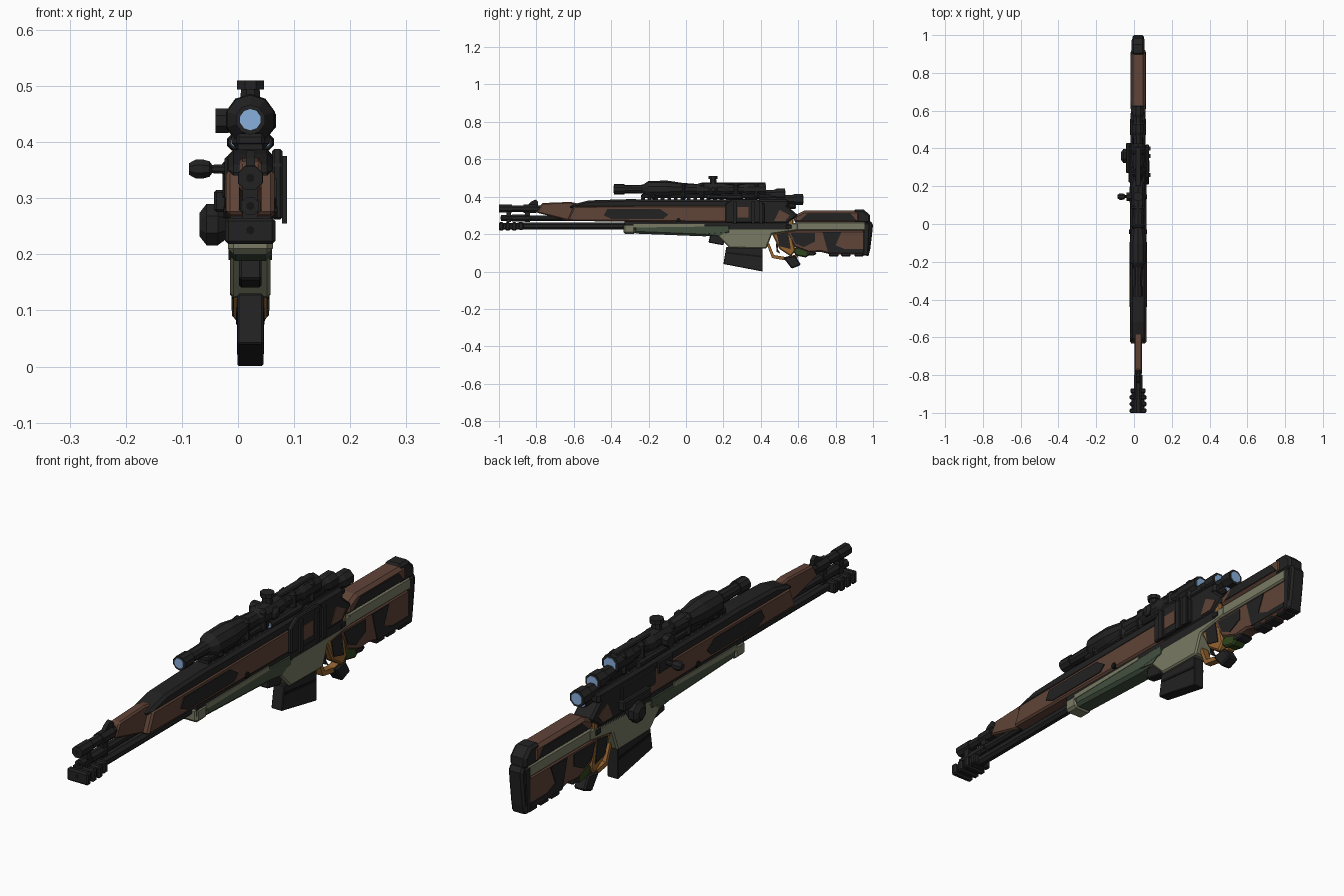
import bpy, bmesh, math
from mathutils import Vector, Matrix

CX = 0.022  # centre line of the rifle (the bolt handle shifts it off zero)

def mat(name, r, g, b):
    m = bpy.data.materials.new(name)
    m.diffuse_color = (r, g, b, 1)
    return m

BLACK = mat("black", 0.016, 0.016, 0.016)
DARK = mat("deep_black", 0.007, 0.007, 0.007)
BROWN = mat("brown", 0.115, 0.056, 0.038)
OLIVE = mat("olive", 0.19, 0.195, 0.125)
GREEN = mat("green", 0.055, 0.08, 0.05)
MOSS = mat("moss", 0.03, 0.06, 0.012)
ORANGE = mat("orange_brown", 0.30, 0.125, 0.03)
LENS = mat("lens_blue", 0.25, 0.43, 0.72)

def finish(name, bm, material, bevel=0):
    bmesh.ops.recalc_face_normals(bm, faces=bm.faces)
    me = bpy.data.meshes.new(name)
    bm.to_mesh(me)
    bm.free()
    me.materials.append(material)
    ob = bpy.data.objects.new(name, me)
    bpy.context.collection.objects.link(ob)
    if bevel:
        mod = ob.modifiers.new("chamfer", 'BEVEL')
        mod.width, mod.segments, mod.limit_method = bevel, 1, 'ANGLE'
        mod.angle_limit = math.radians(50)
    return ob

def prism(name, pts, half, material, bevel=0, x=CX):
    """Side profile of (y, z) points given thickness across x."""
    bm = bmesh.new()
    f = bm.faces.new([bm.verts.new((x - half, y, z)) for y, z in pts])
    new = bmesh.ops.extrude_face_region(bm, geom=[f])["geom"]
    bmesh.ops.translate(bm, vec=(2 * half, 0, 0),
                        verts=[v for v in new if isinstance(v, bmesh.types.BMVert)])
    return finish(name, bm, material, bevel)

def box(name, y0, y1, z0, z1, half, material, bevel=0, x=CX):
    return prism(name, [(y0, z0), (y1, z0), (y1, z1), (y0, z1)], half, material, bevel, x)

def sides(name, pts, out, material, thick=0.004, bevel=0):
    """The same plate on both sides of the body."""
    for s, n in ((-1, "left"), (1, "right")):
        prism(f"{name}_{n}", pts, thick, material, bevel, CX + s * out)

def tube(name, rings, origin, material, axis=(0, 1, 0), n=8):
    """Lathe: rings of (distance, radius) along an axis."""
    bm = bmesh.new()
    loops = []
    for d, r in rings:
        loops.append([bm.verts.new((r * math.cos(a), r * math.sin(a), d))
                      for a in [(i + 0.5) * math.tau / n for i in range(n)]])
    for a, b in zip(loops, loops[1:]):
        for i in range(n):
            bm.faces.new((a[i], a[(i + 1) % n], b[(i + 1) % n], b[i]))
    bm.faces.new(loops[0])
    bm.faces.new(loops[-1])
    q = Vector((0, 0, 1)).rotation_difference(Vector(axis))
    bm.transform(Matrix.Translation(origin) @ q.to_matrix().to_4x4())
    return finish(name, bm, material)

# --- three stacked barrels and muzzle brake
tube("upper_barrel", [(-1, .023), (-.93, .023), (-.93, .019), (-.87, .019), (-.87, .024),
                      (-.8, .024), (-.8, .018), (-.55, .018)], (CX, 0, .336), BLACK)
tube("middle_barrel", [(-.99, .017), (-.93, .017), (-.93, .02), (-.84, .02), (-.84, .016),
                       (-.5, .016)], (CX, 0, .286), BLACK)
tube("lower_barrel", [(-.9, .02), (-.3, .02)], (CX, 0, .243), BLACK)
for i, y in enumerate((-1, -.965, -.93)):
    box(f"brake_baffle_{i}", y, y + .024, .218, .265, .045, BLACK, .006)
box("brake_core", -.99, -.87, .224, .26, .034, BLACK, .006)
box("brake_rear", -.895, -.87, .222, .265, .04, BLACK, .005)
for z in (.243, .286, .336):
    tube(f"bore_{z}", [(0, .008), (.004, .008)], (CX, -1.001 if z != .286 else -.992, z), DARK, n=6)
for y in (-.96, -.86):
    box(f"barrel_band_{y}", y, y + .025, .265, .35, .014, BLACK)
prism("front_sight", [(-.85, .35), (-.79, .35), (-.79, .372), (-.805, .385), (-.83, .372)], .008, BLACK)

# --- brown barrel shroud and long handguard
prism("barrel_shroud", [(-.8, .315), (-.62, .27), (-.58, .27), (-.58, .365), (-.62, .372), (-.77, .366)],
      .02, BROWN, .006)
prism("handguard", [(-.635, .27), (.26, .262), (.26, .352), (-.15, .352), (-.6, .35)], .043, BROWN, .007)
panel = [(-.44, .3), (-.42, .335), (-.14, .335), (-.095, .305), (-.12, .282), (-.4, .282)]
sides("grip_panel", panel, .0425, BLACK)
for s in (-1, 1):
    tube(f"side_bolt_{s}", [(-.048, .012), (.048, .012)][:2], (CX, -.04, .275), DARK, (s, 0, 0), 6)
prism("top_cover", [(-.63, .34), (.55, .34), (.55, .385), (-.2, .385), (-.3, .387), (-.52, .38), (-.6, .36)],
      .04, BLACK, .012)
for i in range(22):
    box(f"rail_tooth_{i}", -.24 + i * .035, -.22 + i * .035, .38, .397, .022, BLACK)
box("under_body", -.33, .55, .225, .272, .036, BLACK)

# --- green fore-end and olive receiver
prism("fore_end_tip", [(-.335, .2), (-.27, .2), (-.27, .255), (-.335, .255)], .04, OLIVE, .01)
prism("fore_end", [(-.28, .203), (.1, .188), (.24, .2), (.24, .255), (-.28, .255)], .039, GREEN, .012)
sides("fore_end_stripe", [(-.28, .235), (.1, .24), (.1, .255), (-.28, .255)], .039, OLIVE, .002)
prism("olive_receiver", [(.08, .2), (.17, .19), (.235, .125), (.43, .122), (.46, .2), (.6, .22),
                         (.6, .26), (.22, .258), (.15, .225)], .036, OLIVE, .006)
sides("receiver_green_plate", [(.1, .2), (.18, .19), (.24, .225), (.15, .235)], .0365, GREEN, .002)
prism("magazine_latch", [(.12, .155), (.2, .14), (.21, .2), (.13, .2)], .02, BLACK, .004)
prism("magazine", [(.2, .04), (.41, .0), (.41, .13), (.215, .13)], .023, BLACK, .003)
sides("magazine_rib", [(.22, .095), (.405, .075), (.405, .085), (.22, .105)], .0235, DARK, .002)

# --- black action with side plates
prism("action", [(.24, .255), (.54, .255), (.6, .3), (.53, .36), (.24, .36)], .04, BLACK, .008)
prism("action_side_plate", [(.21, .262), (.42, .262), (.42, .36), (.38, .388), (.25, .388), (.21, .36)],
      .009, BLACK, .004, .07)
box("side_plate_window", .275, .335, .29, .345, .003, BROWN, x=.0785)
for y in (.25, .35, .39):
    box(f"side_plate_strap_{y}", y, y + .02, .255, .375, .0045, BLACK, x=.083)
sides("action_brown_inlay", [(.47, .27), (.53, .27), (.555, .3), (.5, .33)], .0405, BROWN, .002)

# --- bolt handle and knobs on the left side
tube("bolt_handle", [(0, .011), (.045, .008), (.05, .015), (.062, .0185), (.074, .0185), (.0865, .011)],
     (-.001, .145, .352), BLACK, (-1, 0, 0))
box("bolt_shroud", .11, .2, .325, .375, .012, BLACK, .005, -.012)
tube("charging_knob", [(0, .018), (.02, .028), (.035, .04), (.055, .04), (.068, .022)],
     (-.001, .36, .253), BLACK, (-1, 0, 0))
box("knob_mount", .27, .43, .275, .315, .018, BLACK, .005, -.025)
box("ejection_cover", .22, .42, .3, .365, .006, BLACK, .003, -.022)

# --- main scope, turrets and rings
tube("scope", [(-.385, .027), (-.33, .027), (-.33, .022), (-.23, .024), (-.2, .044), (-.1, .046),
               (-.02, .034), (.06, .028), (.09, .037), (.2, .037), (.23, .028), (.31, .03),
               (.33, .036), (.425, .036)], (CX, 0, .44), BLACK, n=10)
tube("scope_front_lens", [(-.387, .019), (-.38, .019)], (CX, 0, .44), LENS, n=10)
tube("top_turret", [(0, .02), (.025, .018), (.025, .026), (.041, .026)], (CX, .145, .469), BLACK, (0, 0, 1))
tube("left_turret", [(.03, .018), (.04, .024), (.062, .024)], (CX, .145, .438), BLACK, (-1, 0, 0))
tube("right_turret", [(.03, .024), (.036, .024), (.046, .012)], (CX, .145, .438), BLACK, (1, 0, 0))
for y in (-.19, -.03, .07, .25, .36):
    box(f"scope_ring_{y}", y, y + .035, .385, .474, .034, BLACK, .013)
box("scope_base", -.24, .46, .392, .415, .026, BLACK, .006)
box("scope_top_rail", .2, .41, .465, .477, .016, BLACK, .004)

# --- stepped rear eyepieces
def eyepiece(name, x, z, y0, y1, r):
    tube(name, [(y0, r * .75), (y1 - .06, r * .8), (y1 - .045, r), (y1, r)], (x, 0, z), BLACK)
    tube(name + "_lens", [(y1 - .003, r * .72), (y1 + .002, r * .72)], (x, 0, z), LENS)

tube("scope_rear_lens", [(.42, .026), (.427, .026)], (CX, 0, .44), LENS)
eyepiece("middle_eyepiece", CX, .412, .3, .53, .033)
eyepiece("rear_eyepiece", CX, .385, .4, .625, .032)
eyepiece("small_eyepiece", CX + .004, .35, .45, .585, .016)
for s in (-1, 1):
    tube(f"side_sight_{s}", [(.12, .013), (.3, .016)], (CX + s * .027, 0, .4), BLACK)
    tube(f"side_sight_lens_{s}", [(.117, .009), (.122, .009)], (CX + s * .027, 0, .4), LENS)

# --- trigger guard, trigger and grip
prism("trigger_guard", [(.43, .15), (.445, .15), (.47, .088), (.53, .078), (.585, .09), (.6, .115), (.6, .075),
                        (.53, .06), (.46, .072)], .014, ORANGE)
prism("trigger", [(.48, .15), (.495, .15), (.49, .12), (.505, .095), (.485, .105)], .006, BLACK)
prism("grip_frame", [(.46, .2), (.56, .22), (.585, .11), (.56, .08), (.5, .12)], .03, ORANGE, .006)
sides("grip_frame_panel", [(.485, .2), (.545, .21), (.56, .12), (.5, .135)], .03, BLACK, .003)
prism("pistol_grip", [(.52, .075), (.585, .085), (.615, .035), (.565, .015)], .024, BLACK, .006)
prism("moss_spacer", [(.56, .12), (.64, .14), (.68, .1), (.64, .075), (.59, .085)], .026, MOSS, .006)

# --- stock: cheek rest, olive spine, lower stock and butt pad
prism("lower_stock", [(.53, .22), (.97, .22), (.97, .09), (.78, .09), (.72, .105), (.66, .1), (.58, .13)],
      .031, BROWN, .008)
sides("stock_panel", [(.56, .205), (.69, .205), (.69, .16), (.63, .13), (.585, .15)], .031, BLACK, .003)
sides("stock_rear_panel", [(.73, .21), (.83, .21), (.8, .14), (.85, .12), (.95, .12), (.95, .1), (.76, .1)],
      .031, BLACK, .003)
prism("stock_foot", [(.64, .11), (.67, .115), (.7, .095), (.68, .085), (.64, .088)], .027, BLACK, .004)
for y in (.765, .83, .9):
    box(f"stock_foot_rib_{y}", y, y + .05, .08, .11, .028, BLACK, .005)
box("olive_spine", .58, .96, .218, .265, .034, OLIVE, .006)
prism("cheek_rest", [(.575, .262), (.93, .262), (.93, .325), (.63, .325), (.58, .3)], .038, BROWN, .012)
sides("cheek_panel", [(.61, .275), (.65, .31), (.88, .31), (.91, .275)], .038, BLACK, .003)
prism("cheek_end", [(.895, .258), (.985, .258), (.985, .3), (.95, .332), (.895, .332)], .034, BLACK, .01)
box("stock_collar", .525, .575, .215, .285, .035, ORANGE, .005)
box("stock_collar_clamp", .535, .565, .23, .25, .04, BLACK, .003)
prism("butt_plate", [(.945, .085), (.975, .085), (.985, .26), (.945, .26)], .033, BLACK, .006)
prism("butt_pad", [(.955, .09), (.975, .078), (.985, .12), (.995, .2), (1.0, .25), (.985, .275), (.97, .26)],
      .03, BLACK, .008)
